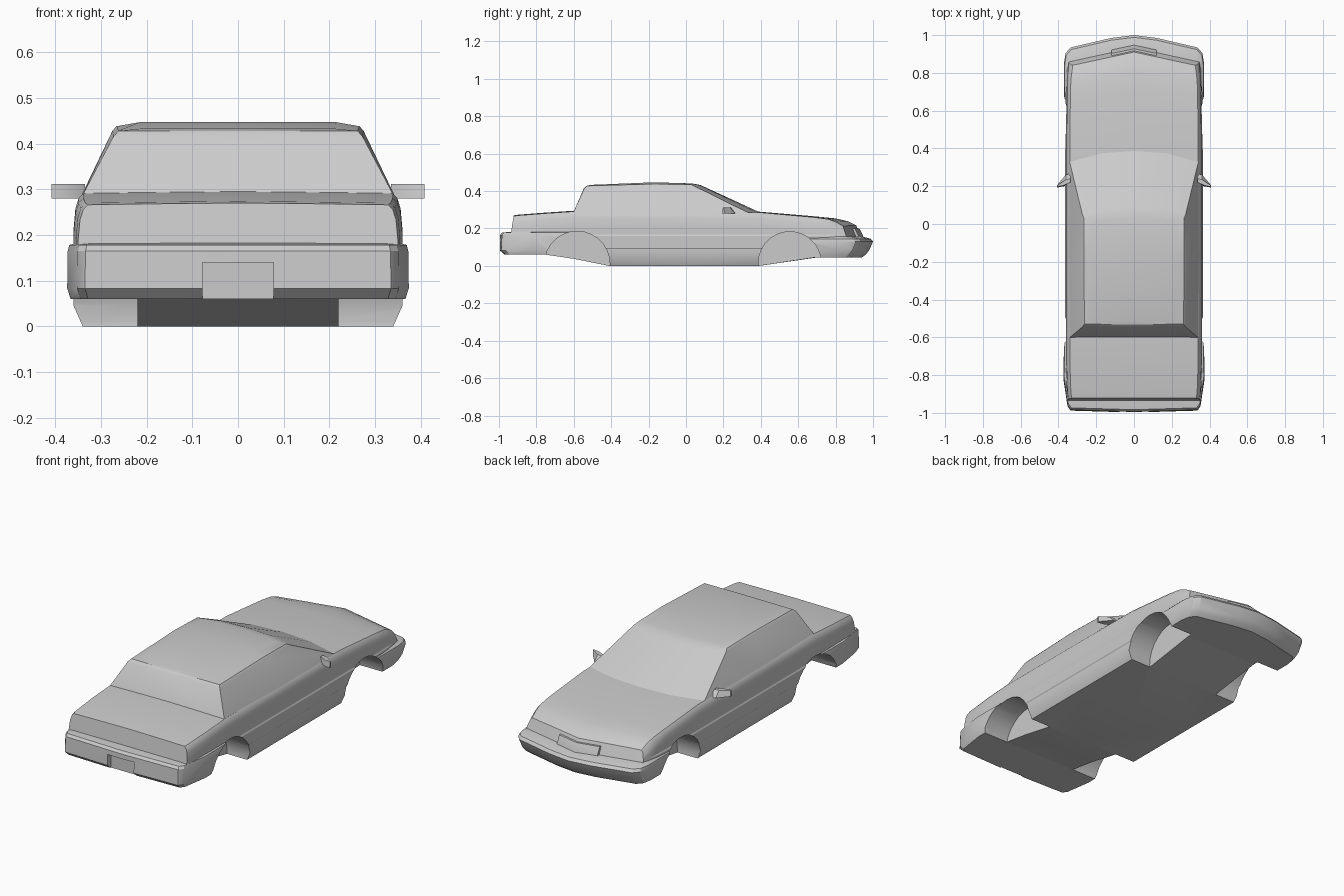
import bpy, bmesh, math

cube = bpy.data.objects.get("Cube")
if cube:
    bpy.data.objects.remove(cube, do_unlink=True)

# One plain grey paint
paint = bpy.data.materials.new("grey_paint")
paint.use_nodes = True
GREY = (0.6, 0.6, 0.6, 1)
paint.diffuse_color = GREY
paint.node_tree.nodes["Principled BSDF"].inputs["Base Color"].default_value = GREY


def full_ring(half):
    """Close a half outline whose first and last points lie on x = 0."""
    return half + [(-x, y, z) for x, y, z in reversed(half[1:-1])]


def loft(name, halves, split_last=None):
    """Skin mirrored half outlines; caps are split along the centre line."""
    bm = bmesh.new()
    rings = [[bm.verts.new(p) for p in full_ring(h)] for h in halves]
    n, m = len(rings[0]), len(halves[0])
    for a, b in zip(rings, rings[1:]):
        for i in range(n):
            j = (i + 1) % n
            bm.faces.new((a[i], a[j], b[j], b[i]))
    first, last = rings[0], rings[-1]
    bm.faces.new(first[:m])
    bm.faces.new(first[m - 1:] + first[:1])
    if split_last is None:
        bm.faces.new(last[:m])
        bm.faces.new(last[m - 1:] + last[:1])
    else:
        # cap split crosswise, for a roof with a ridge
        k = split_last
        bm.faces.new(last[n - k:] + last[:k + 1])
        bm.faces.new(last[k:n - k + 1])
    return finish(name, bm)


def finish(name, bm):
    bmesh.ops.recalc_face_normals(bm, faces=bm.faces)
    mesh = bpy.data.meshes.new(name)
    bm.to_mesh(mesh)
    bm.free()
    mesh.materials.append(paint)
    ob = bpy.data.objects.new(name, mesh)
    bpy.context.collection.objects.link(ob)
    return ob


def activate(ob):
    bpy.ops.object.select_all(action='DESELECT')
    ob.select_set(True)
    bpy.context.view_layer.objects.active = ob


def cut(ob, cutter):
    mod = ob.modifiers.new("cut", 'BOOLEAN')
    mod.operation, mod.solver, mod.object = 'DIFFERENCE', 'EXACT', cutter
    activate(ob)
    bpy.ops.object.modifier_apply(modifier=mod.name)


# Lower body: sections along y, with a wedge nose and leaning ends
def section(y, w, bottom, top, wedge, lean):
    mid = 0.5 * (bottom + top)
    trim = [(w, min(bottom + 0.045, 0.085)), (w, 0.09), (w + 0.004, 0.096),
            (w + 0.004, 0.16), (w, 0.167)] if bottom < 0.08 else \
           [(w, mid - 0.04 + 0.01 * i) for i in range(5)]
    pts = [(0, bottom), (w - 0.02, bottom)] + trim
    pts += [(w, top - 0.08 if top > 0.26 else top - 0.045), (w - 0.004, top - 0.035),
            (w - 0.011, top - 0.013), (w - 0.021, top - 0.002), (0.2, top), (0, top + 0.002)]
    return [(x, y - wedge * x + lean * (z - 0.18), z) for x, z in pts]


body = loft("lower_body", [section(*s) for s in (
    (-0.935, 0.35, 0.085, 0.268, 0, 0.15),
    (-0.9, 0.355, 0.07, 0.272, 0, 0.05),
    (-0.75, 0.36, 0.06, 0.283, 0, 0),
    (-0.6, 0.36, 0.038, 0.293, 0, 0),
    (-0.41, 0.36, 0, 0.293, 0, 0),
    (0, 0.36, 0, 0.292, 0, 0),
    (0.39, 0.36, 0, 0.288, 0, 0),
    (0.7, 0.358, 0.045, 0.262, 0.05, 0),
    (0.8, 0.355, 0.05, 0.252, 0.12, 0),
    (0.88, 0.35, 0.06, 0.236, 0.2, -0.2),
    (0.925, 0.345, 0.1, 0.215, 0.22, -0.4))])

# Cabin: outlines stacked from the waist up to the roof
cabin = loft("cabin", [
    [(0, 0.395, 0.286), (0.17, 0.38, 0.286), (0.341, 0.33, 0.286),
     (0.343, -0.17, 0.286), (0.341, -0.602, 0.286), (0, -0.602, 0.286)],
    [(0, 0.1, 0.422), (0.15, 0.092, 0.422), (0.273, 0.05, 0.424),
     (0.275, -0.17, 0.428), (0.273, -0.544, 0.415), (0, -0.546, 0.415)],
    [(0, 0.075, 0.433), (0.15, 0.068, 0.433), (0.264, 0.03, 0.434),
     (0.266, -0.17, 0.438), (0.262, -0.53, 0.428), (0, -0.532, 0.428)],
    [(0, 0.03, 0.441), (0.15, 0.025, 0.441), (0.21, 0.01, 0.441),
     (0.215, -0.17, 0.447), (0.21, -0.51, 0.433), (0, -0.512, 0.433)]], split_last=3)


# Bumpers: one plan outline each, drawn in at several heights
def bumper(name, plan, levels):
    return loft(name, [[(x * (1 - 0.8 * inset), y * (1 - inset), z)
                        for x, y in plan] for z, inset in levels])


rear_bumper = bumper("rear_bumper",
    [(0, -0.998), (0.335, -0.988), (0.352, -0.965), (0.374, -0.82), (0.372, -0.64), (0, -0.64)],
    [(0.06, 0.025), (0.083, 0), (0.165, 0.004), (0.178, 0.015), (0.182, 0.06)])
front_bumper = bumper("front_bumper",
    [(0, 1.0), (0.12, 0.985), (0.335, 0.935), (0.362, 0.905), (0.371, 0.85), (0.37, 0.64), (0, 0.64)],
    [(0.045, 0.06), (0.06, 0.04), (0.08, 0.022), (0.13, 0), (0.145, 0.012), (0.158, 0.06)])

# Wheel wells
for y, z, r in ((-0.582, 0.01, 0.175), (0.555, 0.015, 0.168)):
    for side in (-1, 1):
        bpy.ops.mesh.primitive_cylinder_add(vertices=28, radius=r, depth=0.3,
                                            location=(side * 0.37, y, z),
                                            rotation=(0, math.pi / 2, 0))
        well = bpy.context.object
        for part in (body, rear_bumper if y < 0 else front_bumper):
            cut(part, well)
        bpy.data.objects.remove(well, do_unlink=True)

# Number plate recess in the rear bumper
bpy.ops.mesh.primitive_cube_add(size=1, location=(0, -1.015, 0.09))
recess = bpy.context.object
recess.scale = (0.156, 0.1, 0.1)
cut(rear_bumper, recess)
bpy.data.objects.remove(recess, do_unlink=True)

# Grille panel on the nose
grille = loft("grille", [[(0, y, z), (0.12, y - 0.025, z), (0.12, 0.86, z), (0, 0.86, z)]
                         for y, z in ((0.95, 0.145), (0.945, 0.165), (0.928, 0.2))])

# Door mirrors: tapered wedges
mirrors = []
for side, label in ((1, "left"), (-1, "right")):
    bm = bmesh.new()
    low, high = [[bm.verts.new((side * x, y, z)) for x, y in plan] for z, plan in (
        (0.28, [(0.335, 0.225), (0.37, 0.2), (0.408, 0.193), (0.408, 0.205), (0.36, 0.262), (0.335, 0.265)]),
        (0.312, [(0.335, 0.222), (0.37, 0.205), (0.408, 0.197), (0.408, 0.204), (0.36, 0.235), (0.335, 0.24)]))]
    bm.faces.new(low)
    bm.faces.new(high)
    for i in range(6):
        j = (i + 1) % 6
        bm.faces.new((low[i], low[j], high[j], high[i]))
    mirrors.append(finish(label + "_mirror", bm))

for ob in [body, cabin, rear_bumper, front_bumper, grille] + mirrors:
    activate(ob)
    bpy.ops.object.shade_smooth_by_angle(angle=math.radians(28))
